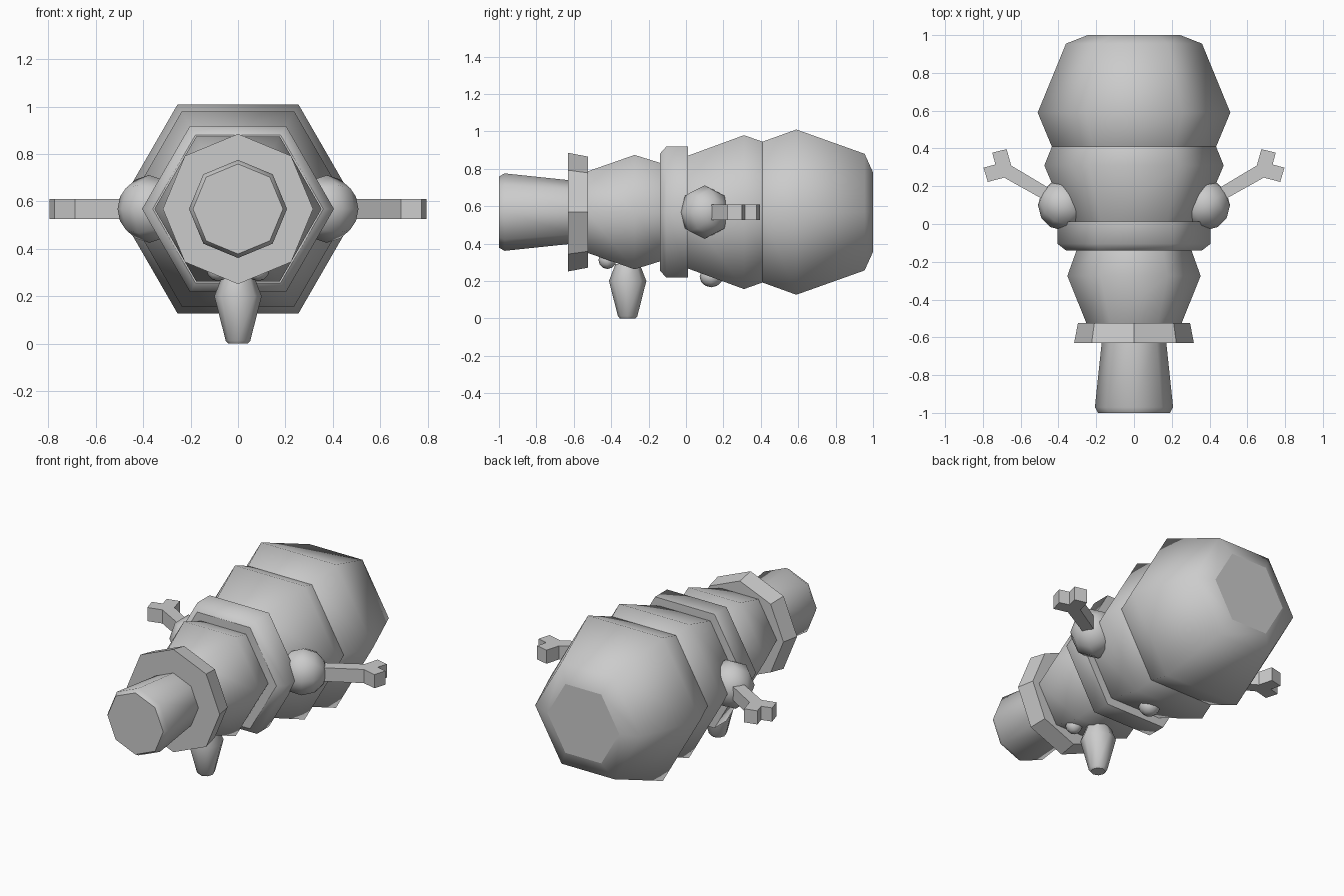
import bpy, bmesh
from math import cos, sin, pi, radians
from mathutils import Vector, Matrix

if "Cube" in bpy.data.objects:
    bpy.data.objects.remove(bpy.data.objects["Cube"])

CZ = 0.568  # height of the body axis


def finish(bm, name, smooth):
    bmesh.ops.recalc_face_normals(bm, faces=bm.faces)
    for f in bm.faces:
        f.smooth = smooth and len(f.verts) < 5
    me = bpy.data.meshes.new(name)
    bm.to_mesh(me)
    bm.free()
    ob = bpy.data.objects.new(name, me)
    bpy.context.collection.objects.link(ob)
    return ob


def turned(name, profile, sides, matrix, smooth=True):
    """Turn a (distance along axis, radius) profile about local Z, closed at both ends."""
    bm = bmesh.new()
    rings = [[bm.verts.new(matrix @ Vector((r * cos(2 * pi * i / sides),
                                            r * sin(2 * pi * i / sides), d)))
              for i in range(sides)] for d, r in profile]
    for a, b in zip(rings, rings[1:]):
        for i in range(sides):
            j = (i + 1) % sides
            bm.faces.new((a[i], a[j], b[j], b[i]))
    bm.faces.new(rings[0])
    bm.faces.new(rings[-1])
    return finish(bm, name, smooth)


def ball(name, loc, radius, scale=(1, 1, 1), turn=Matrix.Identity(4), seg=8, rings=6):
    bm = bmesh.new()
    m = Matrix.Translation(loc) @ turn @ Matrix.Diagonal((*scale, 1))
    bmesh.ops.create_uvsphere(bm, u_segments=seg, v_segments=rings, radius=radius, matrix=m)
    return finish(bm, name, True)


# local Z -> world +Y, local X stays on world X
along_y = Matrix.Translation((0, 0, CZ)) @ Matrix.Rotation(-pi / 2, 4, 'X')

# three stacked six-sided body balls
turned("lower_body", [(0.405, 0.433), (0.59, 0.51), (0.955, 0.36), (1.0, 0.245)], 6, along_y)
turned("middle_body", [(-0.08, 0.31), (0.01, 0.348), (0.31, 0.475), (0.45, 0.418)], 6, along_y)
turned("head", [(-0.53, 0.25), (-0.275, 0.353), (-0.10, 0.29)], 6, along_y)

# scarf band
turned("scarf", [(-0.14, 0.36), (-0.105, 0.405), (0.012, 0.405)], 6, along_y)

# hat
turned("hat_brim", [(-0.63, 0.317), (-0.525, 0.297)], 8, along_y, False)
turned("hat_crown", [(-1.0, 0.19), (-0.97, 0.207), (-0.60, 0.168)], 8, along_y)

# carrot nose pointing down
turned("nose", [(0.0, 0.042), (0.012, 0.052), (0.2, 0.1), (0.29, 0.065)], 8,
       Matrix.Translation((0, -0.312, 0)))

# eyes and button on the underside
for side, s in (("right", 1), ("left", -1)):
    ball(side + "_eye", (0.085 * s, -0.42, 0.312), 0.048)
ball("button", (0, 0.135, 0.222), 0.062, (1, 1, 0.9))

# shoulders and forked stick arms
half = [(0, 0.032), (0.345, 0.037), (0.409, 0.1), (0.466, 0.046)]
outline = half + [(0.42, 0)] + [(u, -v) for u, v in reversed(half)]
for side, s in (("right", 1), ("left", -1)):
    mirror = Matrix.Diagonal((s, 1, 1, 1))
    turn = Matrix.Rotation(radians(30), 4, 'Z')
    lean = mirror @ turn @ Matrix.Rotation(pi / 2, 4, 'Y')
    ball(side + "_shoulder", (0.375 * s, 0.10, CZ), 0.143, (1, 0.94, 0.93), lean)
    bm = bmesh.new()
    m = mirror @ Matrix.Translation((0.37, 0.105, CZ - 0.042)) @ turn
    face = bm.faces.new([bm.verts.new(m @ Vector((u, v, 0))) for u, v in outline])
    ext = bmesh.ops.extrude_face_region(bm, geom=[face])["geom"]
    bmesh.ops.translate(bm, vec=(0, 0, 0.084),
                        verts=[g for g in ext if isinstance(g, bmesh.types.BMVert)])
    finish(bm, side + "_arm", False)
